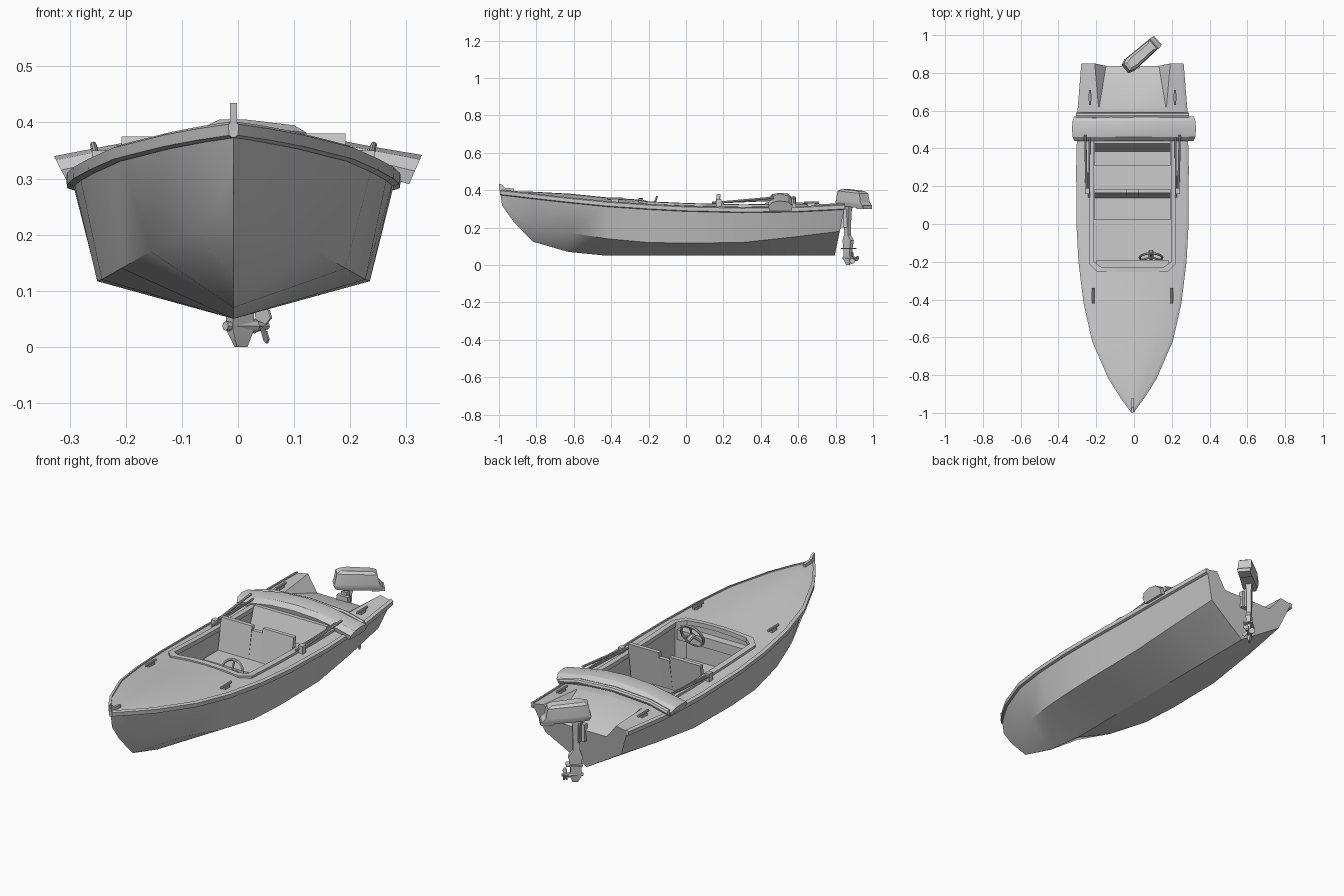
import bpy, bmesh, math
from mathutils import Matrix, Vector

if "Cube" in bpy.data.objects:
    bpy.data.objects.remove(bpy.data.objects["Cube"])

paint = bpy.data.materials.new("light_grey")
paint.diffuse_color = (0.6, 0.6, 0.6, 1)
paint.use_nodes = True
paint.node_tree.nodes["Principled BSDF"].inputs["Base Color"].default_value = paint.diffuse_color
SHIFT = Matrix.Translation((-0.008, 0, 0))   # hull centreline


def finish(name, bm, mat=SHIFT):
    bmesh.ops.remove_doubles(bm, verts=bm.verts, dist=0.0003)
    bmesh.ops.recalc_face_normals(bm, faces=bm.faces)
    bm.transform(mat)
    me = bpy.data.meshes.new(name)
    bm.to_mesh(me)
    bm.free()
    me.materials.append(paint)
    ob = bpy.data.objects.new(name, me)
    bpy.context.collection.objects.link(ob)
    return ob


def loft(name, rings, closed=True, caps=True, mat=SHIFT, skip=None, extra=None):
    bm = bmesh.new()
    rows = [[bm.verts.new(p) for p in r] for r in rings]
    n = len(rings[0])
    for i in range(len(rows) - 1):
        for j in range(n if closed else n - 1):
            if skip and skip(i, j):
                continue
            k = (j + 1) % n
            bm.faces.new((rows[i][j], rows[i][k], rows[i + 1][k], rows[i + 1][j]))
    if caps:
        bm.faces.new(rows[0])
        bm.faces.new(rows[-1])
    if extra:
        bm.faces.new([bm.verts.new(p) for p in extra])
    return finish(name, bm, mat)


def box(name, lo, hi, mat=SHIFT, taper=1.0):
    (x0, y0, z0), (x1, y1, z1) = lo, hi
    cx, cy = (x0 + x1) / 2, (y0 + y1) / 2
    base = [(x0, y0), (x1, y0), (x1, y1), (x0, y1)]
    top = [(cx + (x - cx) * taper, cy + (y - cy) * taper) for x, y in base]
    return loft(name, [[(x, y, z0) for x, y in base], [(x, y, z1) for x, y in top]], mat=mat)


def rod(name, a, b, r, mat=SHIFT, r2=None):
    a, b = Vector(a), Vector(b)
    q = (b - a).to_track_quat('Z', 'Y')
    circ = [q @ Vector((math.cos(t * math.pi / 4), math.sin(t * math.pi / 4), 0)) for t in range(8)]
    return loft(name, [[a + c * r for c in circ], [b + c * (r2 or r) for c in circ]], mat=mat)


# hull stations: sheer y, half width, z | chine y, half width, z | keel y, z
ST = [(-.995, 0, .395, -.985, 0, .33, -.985, .32),
      (-.92, .055, .387, -.915, .025, .27, -.925, .235),
      (-.82, .118, .375, -.81, .068, .205, -.82, .125),
      (-.62, .205, .353, -.61, .148, .17, -.63, .07),
      (-.42, .25, .333, -.42, .2, .14, -.43, .05),
      (-.2, .277, .318, -.2, .235, .12, -.2, .05),
      (0, .288, .308, 0, .243, .117, 0, .05),
      (.3, .289, .301, .3, .243, .12, .3, .05),
      (.6, .282, .305, .58, .229, .15, .57, .05),
      (.85, .262, .318, .822, .21, .18, .795, .05)]


def lerp_table(tab, y):
    for (a, va), (b, vb) in zip(tab, tab[1:]):
        if y <= b:
            return va + (vb - va) * (y - a) / (b - a)
    return tab[-1][1]


def half(y): return lerp_table([(s[0], s[1]) for s in ST], y)
def sheer(y): return lerp_table([(s[0], s[2]) for s in ST], y)
def deck(x, y): return sheer(y) + 0.028 * min(1, half(y) / .2) * (1 - (x / max(half(y), .001)) ** 2)


# deck rows, with cockpit opening and sloping motor well
rows = []
for y in sorted([s[0] for s in ST] + [-.235, -.201, .15, .45, .62]):
    h = half(y)
    c, d = (.62 * h, .31 * h) if y < -.235 else (.17, .085) if y == -.235 else (.21, .14)
    if y >= .6:
        c = .18 + .02 * max(0, y - .62) / .23
        d = .176 - .036 * max(0, y - .62) / .23
    row = [(x, y, deck(x, y)) for x in (-h, -c, -d, 0, d, c, h)]
    if y == .85:
        row = [p if abs(p[0]) > .15 else (p[0], .837, .255) for p in row]
    rows.append(row)
loft("deck", rows, False, False,
     skip=lambda i, j: 1 <= j <= 4 and -.24 < rows[i][0][1] < .44)

# hull shell with transom
e = ST[-1]
loft("hull", [[(-h, y, z), (-ch, cy, cz), (0, ky, kz), (ch, cy, cz), (h, y, z)]
              for y, h, z, cy, ch, cz, ky, kz in ST], False, False,
     extra=rows[-1] + [(e[4], e[3], e[5]), (0, e[6], e[7]), (-e[4], e[3], e[5])])

# rub rails along the sheer
for s, side in ((-1, "left"), (1, "right")):
    loft("rub_rail_" + side, [[(s * (h + o), y, z + dz) for o, dz in
                              ((-.004, -.022), (.008, -.018), (.009, .002), (-.006, .008))]
                             for y, h, z in [st[:3] for st in ST]])

# cockpit tub and coaming
inner = [(.21, .45), (.21, .3), (.21, .15), (.21, 0), (.21, -.201), (.17, -.235), (.085, -.235), (0, -.235)]
inner += [(-x, y) for x, y in inner[-2::-1]]
loft("cockpit_tub", [[(x, y, .155) for x, y in inner], [(x, y, deck(x, y) + .003) for x, y in inner]],
     caps=False, extra=[(x, y, .155) for x, y in inner])
ring = []
for x, y in inner:
    k = 1.1
    ox, oy = x * k, (y - .02 if y < -.21 else y - .008 if y < -.19 else y)
    ix, iy = x * .965, (y + .006 if y < -.21 else y)
    ring.append([(ix, iy, deck(x, y) - .012), (ix, iy, deck(x, y) + .01),
                 (ox, oy, deck(x, y) + .008), (ox, oy, deck(x, y) - .012)])
loft("coaming", ring)
box("dashboard", (-.19, -.23, .26), (.19, -.19, .31))

# seats
box("front_seat", (-.2, .02, .155), (.2, .15, .22))
for n, x0, x1, top in (("left", -.2, -.03, .375), ("middle", -.03, .03, .355), ("right", .03, .2, .38)):
    loft("front_seat_back_" + n, [[(x, .135, .2), (x, .16, .2), (x, .185, top), (x, .165, top)]
                                  for x in (x0, x1)])
box("rear_seat", (-.2, .31, .155), (.2, .44, .23))
loft("rear_seat_back", [[(x, .385, .23), (x, .445, .23), (x, .448, .335), (x, .425, .335)] for x in (-.2, .2)])

# steering wheel
tilt = Matrix.Translation((.098, -.178, .308)) @ Matrix.Rotation(math.radians(68), 4, 'X')
N = 20
tor = [[((.06 + .006 * math.cos(b * math.pi / 3)) * math.cos(a * math.tau / N),
         (.06 + .006 * math.cos(b * math.pi / 3)) * math.sin(a * math.tau / N),
         .006 * math.sin(b * math.pi / 3)) for b in range(6)] for a in range(N + 1)]
loft("steering_wheel", tor, caps=False, mat=SHIFT @ tilt)
for a in (90, 210, 330):
    t = math.radians(a)
    rod("wheel_spoke", (0, 0, 0), (.06 * math.cos(t), .06 * math.sin(t), 0), .005, SHIFT @ tilt)
rod("steering_column", (0, 0, .008), (0, 0, -.04), .012, SHIFT @ tilt)

# folded canopy: rounded roll draped across the deck
roll = []
for x, zt, zb in ((-.328, .34, .295), (-.25, .355, .312), (-.13, .378, .328), (0, .386, .333),
                  (.13, .378, .328), (.25, .355, .312), (.328, .342, .29)):
    sec = [(.445, 0), (.44, .45), (.46, .85), (.5, 1), (.545, .9), (.57, .5), (.565, 0)]
    roll.append([(x * (.93 + .07 * f), y, zb + (zt - zb) * f) for y, f in sec])
loft("folded_canopy", roll, mat=Matrix())
loft("canopy_rear_roll", [[(x, .575 + .014 * math.cos(a), z + .014 * math.sin(a))
                           for a in [k * math.tau / 8 for k in range(8)]]
                          for x, z in ((-.3, .318), (-.2, .342), (0, .354), (.2, .342), (.3, .318))])
for s in (-1, 1):
    rod("canopy_arm", (s * .243, .17, .333), (s * .25, .47, .36), .006)
    rod("canopy_arm_lower", (s * .23, .14, .333), (s * .228, .47, .347), .005)
    box("canopy_hinge", (s * .24 - .012, .16, .31), (s * .24 + .012, .19, .35))
    # deck cleats
    for x, y in ((.208, -.38), (.225, .67)):
        z = deck(x, y)
        box("cleat_base", (s * x - .008, y - .02, z - .006), (s * x + .008, y + .02, z + .01))
        rod("cleat_bar", (s * x, y - .04, z + .014), (s * x, y + .04, z + .014), .006)

# bow fitting
loft("bow_fitting", [[(x, -1, .435), (x, -.985, .43), (x, -.97, .413), (x, -.92, .408), (x, -.92, .385),
                      (x, -.995, .385)] for x in (-.006, .006)])

# outboard motor, turned about its steering axis
M = Matrix.Translation((0, .862, 0)) @ Matrix.Rotation(math.radians(-49), 4, 'Z')


def cowl_ring(w, y0, y1, z0, z1):
    return [(-w * .7, y0, z0), (w * .7, y0, z0), (w, y0 + .03, z0), (w * .85, y1, z1), (-w * .85, y1, z1), (-w, y0 + .03, z0)]


loft("motor_cowl", [cowl_ring(.034, -.055, .155, .315, .303), cowl_ring(.04, -.064, .162, .335, .318),
                    cowl_ring(.04, -.06, .145, .345, .335), cowl_ring(.036, -.05, .135, .395, .382),
                    cowl_ring(.024, -.03, .115, .405, .395)], mat=M)
box("motor_lip", (-.03, .11, .3), (.03, .168, .318), M)
loft("motor_leg", [[(-w, y0, z), (w, y0, z), (w, y1, z), (-w, y1, z)] for w, y0, y1, z in
                   ((.016, -.02, .03, .325), (.012, -.014, .02, .28), (.011, -.014, .018, .16),
                    (.012, -.025, .04, .13), (.01, -.02, .03, .08), (.009, -.02, .03, .03),
                    (.003, -.005, .02, 0))], mat=M)
box("cavitation_plate", (-.022, -.025, .085), (.022, .05, .092), M)
rod("gear_case", (0, -.03, .037), (0, .04, .037), .008, M, .013)
rod("propeller_hub", (0, .04, .037), (0, .07, .037), .011, M, .006)
for k in range(3):
    turn = M @ Matrix.Translation((0, .053, .037)) @ Matrix.Rotation(k * math.tau / 3 + .4, 4, 'Y')
    loft("propeller_blade", [[(-w, -t - .002, z), (w, t - .002, z), (w, t + .002, z), (-w, -t + .002, z)]
                             for w, t, z in ((.006, .007, .006), (.014, .007, .022), (.007, .003, .034))], mat=turn)
# transom clamp
box("transom_clamp", (-.03, .822, .2), (.03, .845, .285), Matrix())
box("swivel_bracket", (-.015, .835, .2), (.015, .868, .3), Matrix())

# smooth shading with crisp edges
for ob in bpy.data.objects:
    ob.select_set(True)
    bpy.context.view_layer.objects.active = ob
bpy.ops.object.shade_smooth_by_angle(angle=math.radians(30))
